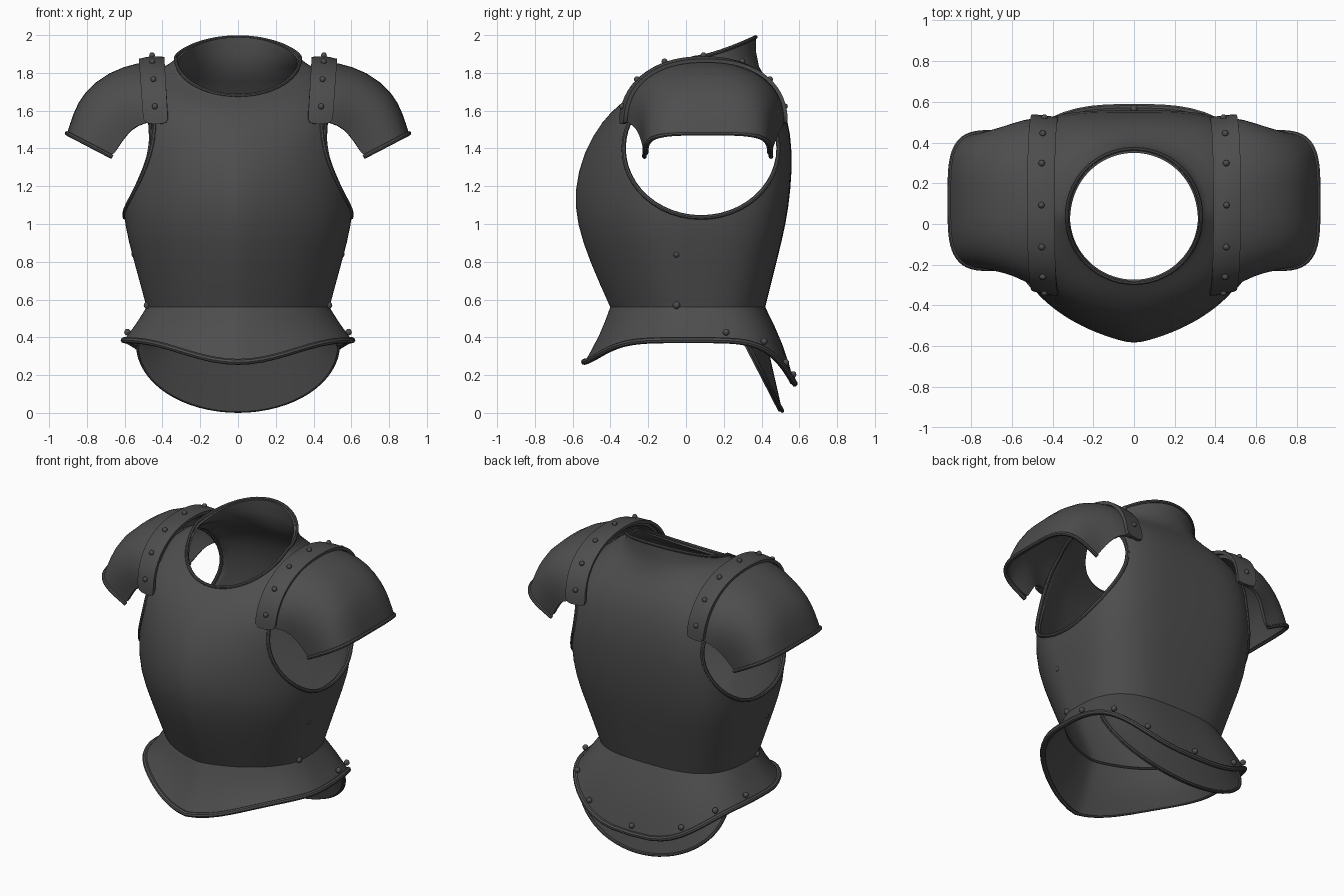
import bpy, bmesh, math
from mathutils import Vector
from mathutils.bvhtree import BVHTree

if "Cube" in bpy.data.objects:
    bpy.data.objects.remove(bpy.data.objects["Cube"])

steel = bpy.data.materials.new("dark_steel")
steel.diffuse_color = (0.075, 0.075, 0.075, 1)
steel.use_nodes = True
steel.node_tree.nodes["Principled BSDF"].inputs["Base Color"].default_value = steel.diffuse_color
parts = []


def spow(v, p):
    return math.copysign(abs(v) ** p, v)


def ring(a, yf, yb, zs, zf, zb, nf=2, nb=2, pf=1.5, pb=1.5, ridge=0, n=56):
    """Closed egg-shaped ring with separate heights and an optional front ridge."""
    yc, pts = (yf + yb) / 2, []
    for i in range(n):
        t = 2 * math.pi * i / n
        c, s = math.cos(t), math.sin(t)
        e = 2 / (nb if s > 0 else nf)
        x, y = spow(c, e), spow(s, e)
        if s < 0:
            y = y * (1 - ridge) - ridge * (1 - abs(x))
        z = zs + (zb - zs) * s ** pb if s > 0 else zs + (zf - zs) * (-s) ** pf
        pts.append(Vector((a * x, yc + (yb - yf) / 2 * y, z)))
    return pts


def loft(name, rows, closed, thick=0.02, sub=1, mirror=False):
    bm = bmesh.new()
    vs = [[bm.verts.new(p) for p in r] for r in rows]
    n = len(rows[0])
    for r0, r1 in zip(vs, vs[1:]):
        for i in range(n if closed else n - 1):
            j = (i + 1) % n
            bm.faces.new((r0[i], r0[j], r1[j], r1[i]))
    bm.normal_update()
    # make the shell face outward from its axis
    f = max(bm.faces, key=lambda f: f.calc_center_median().y)
    if f.normal.y < 0:
        bmesh.ops.reverse_faces(bm, faces=bm.faces[:])
    me = bpy.data.meshes.new(name)
    bm.to_mesh(me)
    bm.free()
    ob = bpy.data.objects.new(name, me)
    bpy.context.collection.objects.link(ob)
    me.materials.append(steel)
    if sub:
        m = ob.modifiers.new("smooth", 'SUBSURF')
        m.levels = m.render_levels = sub
    m = ob.modifiers.new("plate", 'SOLIDIFY')
    m.thickness, m.offset = thick, -1
    if mirror:
        ob.modifiers.new("mirror", 'MIRROR')
    parts.append(ob)
    return ob


def tube(name, pts, r, cyclic=True):
    cu = bpy.data.curves.new(name, 'CURVE')
    cu.dimensions, cu.bevel_depth, cu.bevel_resolution = '3D', r, 2
    sp = cu.splines.new('POLY')
    sp.points.add(len(pts) - 1)
    for q, p in zip(sp.points, pts):
        q.co = (*p, 1)
    sp.use_cyclic_u = cyclic
    ob = bpy.data.objects.new(name, cu)
    bpy.context.collection.objects.link(ob)
    cu.materials.append(steel)
    parts.append(ob)


def rivets(name, pts, r=0.018):
    bm = bmesh.new()
    for p in pts:
        v = bmesh.ops.create_uvsphere(bm, u_segments=10, v_segments=6, radius=r)["verts"]
        bmesh.ops.translate(bm, verts=v, vec=p)
    me = bpy.data.meshes.new(name)
    bm.to_mesh(me)
    bm.free()
    me.materials.append(steel)
    ob = bpy.data.objects.new(name, me)
    bpy.context.collection.objects.link(ob)
    parts.append(ob)


def flip(pts):
    return [Vector((-p[0], p[1], p[2])) for p in pts]


# breast and back plate with central ridge and raised collar
collar_edge = ring(.33, -.29, .37, 1.88, 1.68, 1.99, pf=1, pb=1.4)
body = loft("breast_and_back_plate", [
    ring(.485, -.405, .42, .56, .56, .56, 2.0, 3.0, ridge=.2),
    ring(.55, -.515, .48, .80, .80, .80, 2.1, 3.3, ridge=.25),
    ring(.605, -.585, .53, 1.0, 1.0, 1.0, 2.2, 3.6, ridge=.25),
    ring(.61, -.60, .555, 1.18, 1.18, 1.18, 2.2, 3.8, ridge=.25),
    ring(.60, -.55, .565, 1.38, 1.38, 1.38, 2.35, 3.9, ridge=.2),
    ring(.575, -.445, .54, 1.61, 1.55, 1.57, 2.5, 3.6, ridge=.08),
    ring(.50, -.35, .475, 1.78, 1.635, 1.72, 2.4, 3, 1.2, 1.5),
    ring(.34, -.295, .37, 1.86, 1.672, 1.82, 2, 2, 1, 1.4),
    collar_edge], True)
tube("collar_rim", collar_edge, .010)

# armholes with rolled edges
bpy.context.view_layer.update()
tree = BVHTree.FromObject(body, bpy.context.evaluated_depsgraph_get())
edge = []
for i in range(48):
    t = 2 * math.pi * i / 48
    hit = tree.ray_cast(Vector((1.5, .08 + .41 * math.cos(t), 1.4 + .365 * math.sin(t))), Vector((-1, 0, 0)))[0]
    if hit and hit.x > .2:
        edge.append(hit)
for side, pts in (("right", edge), ("left", flip(edge))):
    tube(side + "_armhole_rim", pts, .012)
    s = 1 if side == "right" else -1
    bpy.ops.mesh.primitive_cylinder_add(vertices=48, radius=1, depth=.9, location=(s * .75, .08, 1.4),
                                        rotation=(0, math.pi / 2, 0))
    cut = bpy.context.object
    cut.name = side + "_armhole_cutter"
    cut.scale = (.365, .41, 1)
    cut.hide_render = True
    m = body.modifiers.new("armhole", 'BOOLEAN')
    m.operation, m.object, m.solver = 'DIFFERENCE', cut, 'EXACT'

# flared waist skirt
skirt_edge = ring(.605, -.54, .575, .385, .27, .155, 2.0, 2.9, 5, 3.2, .2)
loft("waist_skirt", [
    ring(.485, -.405, .42, .56, .56, .56, 2.0, 3.0, ridge=.2),
    ring(.54, -.455, .515, .47, .42, .37, 2.0, 3.0, 4, 2.8, .2),
    skirt_edge], True)
tube("skirt_rim", skirt_edge, .016)
rivets("skirt_rivets", [p * .985 + Vector((0, 0, .05)) for p in skirt_edge[2:28:4]], .018)

# rounded tail plate under the back of the skirt
us = [math.radians(-90 + 180 * i / 32) for i in range(33)]
top = [Vector((.45 * math.sin(u), .28 + .13 * math.cos(u), .45)) for u in us]
low = [Vector((.53 * math.sin(u), .33 + .18 * math.cos(u), .36 - .35 * math.cos(u))) for u in us]
loft("tail_plate", [[a.lerp(b, k / 4) for a, b in zip(top, low)] for k in range(5)], False)
tube("tail_rim", low, .01, False)


def arch(apex, foot, y0, y1, n, lift=0):
    """Shoulder arch from front foot over the apex to the back foot."""
    pts = []
    for i in range(29):
        t = math.pi * i / 28
        s = max(0, math.sin(t)) ** (2 / n)
        y = (y0 + y1) / 2 - ((y1 - y0) / 2 + lift) * spow(math.cos(t), 2 / n)
        pts.append(Vector((foot[0] + (apex[0] - foot[0]) * s, y, foot[1] + (apex[1] + lift - foot[1]) * s)))
    return pts


# shoulder guards
secs = [arch((.42, 1.865), (.39, 1.54), -.335, .51, 2.2),
        arch((.53, 1.855), (.50, 1.54), -.305, .525, 2.3),
        arch((.68, 1.81), (.57, 1.50), -.255, .50, 2.6),
        arch((.82, 1.70), (.62, 1.43), -.235, .47, 3),
        arch((.875, 1.58), (.645, 1.39), -.225, .457, 3.4),
        arch((.905, 1.48), (.665, 1.355), -.22, .45, 3.8)]
loft("shoulder_guards", secs, False, mirror=True)
for side, f in (("right", list), ("left", flip)):
    tube(side + "_shoulder_rim", f(secs[-1]), .012, False)

# riveted shoulder straps
strap = [arch((.39, 1.87), (.37, 1.53), -.34, .51, 2.2, .015),
         arch((.455, 1.875), (.435, 1.53), -.33, .515, 2.2, .018),
         arch((.525, 1.86), (.50, 1.53), -.315, .525, 2.3, .015)]
loft("shoulder_straps", strap, False, mirror=True)
studs = strap[1][2:28:4]
rivets("strap_rivets", studs + flip(studs), .016)

# small rivets below the armholes
side_pts = [Vector((.545, -.05, .84)), Vector((.48, -.05, .57))]
rivets("side_rivets", side_pts + flip(side_pts), .02)

# bake modifiers and shade
bpy.ops.object.select_all(action='DESELECT')
for ob in parts:
    ob.select_set(True)
bpy.context.view_layer.objects.active = body
bpy.ops.object.convert(target='MESH')
bpy.ops.object.shade_smooth_by_angle(angle=math.radians(40))
for ob in [o for o in bpy.data.objects if o.name.endswith("cutter")]:
    bpy.data.objects.remove(ob)
